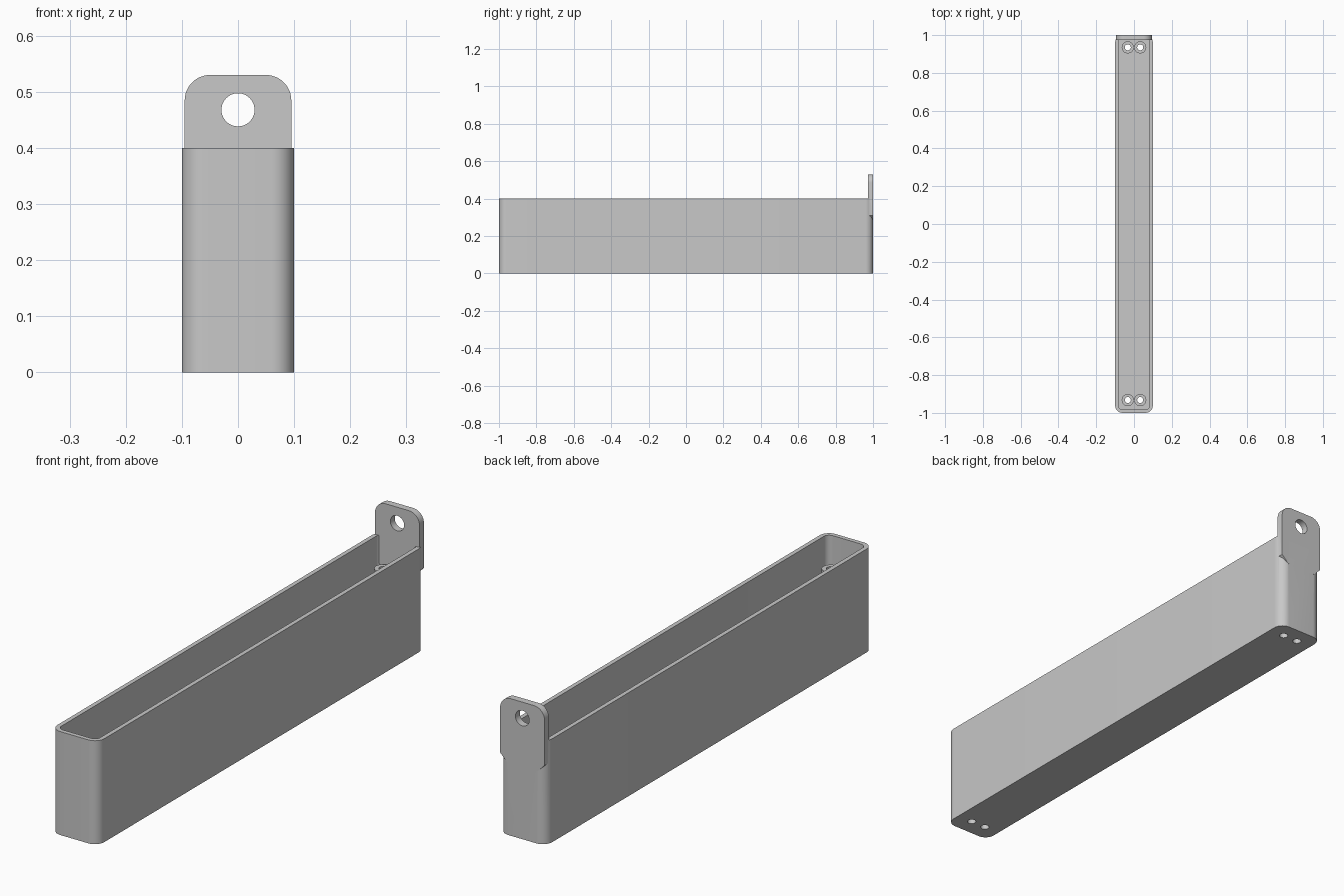
import bpy, bmesh, math
from mathutils import Matrix, Vector

if "Cube" in bpy.data.objects:
    bpy.data.objects.remove(bpy.data.objects["Cube"], do_unlink=True)

grey = bpy.data.materials.new("light_grey")
grey.use_nodes = True
COLOUR = (0.58, 0.58, 0.58, 1)
grey.diffuse_color = COLOUR
grey.node_tree.nodes["Principled BSDF"].inputs["Base Color"].default_value = COLOUR


def prism(name, outline, start, end, upright=True):
    """Extrude a 2D outline along z (upright) or along y."""
    bm = bmesh.new()
    place = (lambda p: (p[0], p[1], start)) if upright else (lambda p: (p[0], start, p[1]))
    face = bm.faces.new([bm.verts.new(place(p)) for p in outline])
    grown = bmesh.ops.extrude_face_region(bm, geom=[face])["geom"]
    shift = Vector((0, 0, end - start) if upright else (0, end - start, 0))
    bmesh.ops.translate(bm, vec=shift, verts=[v for v in grown if isinstance(v, bmesh.types.BMVert)])
    bmesh.ops.recalc_face_normals(bm, faces=bm.faces)
    mesh = bpy.data.meshes.new(name)
    bm.to_mesh(mesh)
    bm.free()
    mesh.materials.append(grey)
    ob = bpy.data.objects.new(name, mesh)
    bpy.context.collection.objects.link(ob)
    return ob


def arc(cx, cy, r, a0, a1, steps=12):
    return [(cx + r * math.cos(math.radians(a0 + (a1 - a0) * i / steps)),
             cy + r * math.sin(math.radians(a0 + (a1 - a0) * i / steps))) for i in range(steps + 1)]


def circle(cx, cy, r):
    return arc(cx, cy, r, 0, 360, 40)[:-1]


def rounded_rect(hx, hy, r):
    pts = []
    for k, (sx, sy) in enumerate([(1, 1), (-1, 1), (-1, -1), (1, -1)]):
        pts += arc(sx * (hx - r), sy * (hy - r), r, 90 * k, 90 * k + 90)
    return pts


def combine(target, tool, operation):
    """Apply a boolean, then discard the tool."""
    tool.hide_render = True
    mod = target.modifiers.new("combine", "BOOLEAN")
    mod.operation, mod.object, mod.solver = operation, tool, "EXACT"
    bpy.context.view_layer.objects.active = target
    bpy.ops.object.modifier_apply(modifier=mod.name)
    bpy.data.objects.remove(tool, do_unlink=True)


# Open-topped long tray with rounded upright corners
WALL, FLOOR = 0.017, 0.02
tray = prism("tray_body", rounded_rect(0.1, 1, 0.04), 0, 0.4)
combine(tray, prism("cavity", rounded_rect(0.1 - WALL, 1 - WALL, 0.04 - WALL), FLOOR, 0.6), "DIFFERENCE")

# Hanging tab: rounded top, chamfered lower corners, flush with the back
right_half = [(0.065, 0.28), (0.095, 0.31)] + arc(0.05, 0.485, 0.045, 0, 90)
outline = right_half + [(-x, z) for x, z in reversed(right_half)]
combine(tray, prism("hanging_tab", outline, 0.973, 1, upright=False), "UNION")
combine(tray, prism("hanging_hole", circle(0, 0.468, 0.0295), 0.9, 1.1, upright=False), "DIFFERENCE")

# Paired hollow screw posts at each end, open through the floor
for y in (-0.932, 0.935):
    for x in (-0.033, 0.033):
        combine(tray, prism("screw_post", circle(x, y, 0.032), FLOOR / 2, 0.3), "UNION")
        combine(tray, prism("screw_hole", circle(x, y, 0.016), -0.1, 0.5), "DIFFERENCE")

# Smooth the curved walls and keep the edges crisp
bpy.ops.object.select_all(action="DESELECT")
tray.select_set(True)
bpy.context.view_layer.objects.active = tray
bpy.ops.object.shade_smooth_by_angle(angle=math.radians(30))
